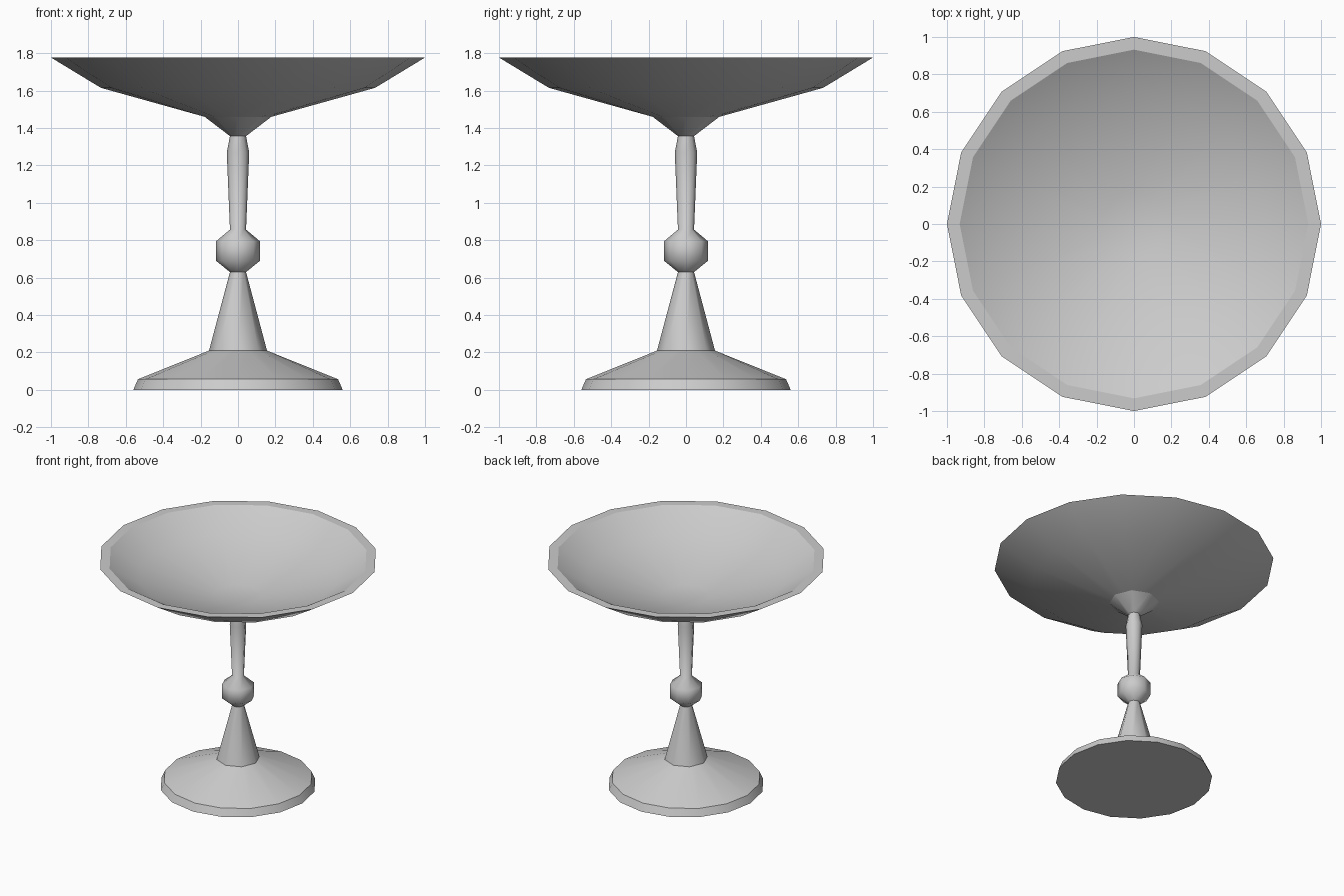
import bpy, bmesh
from math import pi, cos, sin, radians

if "Cube" in bpy.data.objects:
    bpy.data.objects.remove(bpy.data.objects["Cube"])


def lathe(name, profile, sides, angle, cap_start=False, cap_end=False, octagon_rings=()):
    """Revolve (radius, z) points; octagon_rings are 16-point rings lying on an octagon."""
    bm = bmesh.new()
    rings = []
    for k, (r, z) in enumerate(profile):
        ring = []
        for i in range(sides):
            a = 2 * pi * i / sides
            rr = r * cos(pi / 8) if k in octagon_rings and i % 2 else r
            ring.append(bm.verts.new((rr * cos(a), rr * sin(a), z)))
        rings.append(ring)
    for lo, hi in zip(rings, rings[1:]):
        for i in range(sides):
            j = (i + 1) % sides
            bm.faces.new((lo[i], lo[j], hi[j], hi[i]))
    if cap_start:
        bm.faces.new(rings[0][::-1])
    if cap_end:
        bm.faces.new(rings[-1])
    mesh = bpy.data.meshes.new(name)
    bm.to_mesh(mesh)
    bm.free()
    obj = bpy.data.objects.new(name, mesh)
    bpy.context.collection.objects.link(obj)
    bpy.ops.object.select_all(action='DESELECT')
    obj.select_set(True)
    bpy.context.view_layer.objects.active = obj
    bpy.ops.object.shade_smooth_by_angle(angle=radians(angle))
    return obj


# Round foot, meeting the octagonal stem at its top ring
lathe("foot", [(0.56, 0), (0.535, 0.057), (0.155, 0.21)], 16, 30,
      cap_start=True, octagon_rings=(2,))

# Octagonal stem: cone, knob, tapered shaft and flare under the bowl
lathe("stem", [(0.155, 0.21), (0.043, 0.63), (0.117, 0.69), (0.117, 0.795),
               (0.043, 0.857), (0.06, 1.27), (0.043, 1.357), (0.178, 1.46)], 8, 50)

# Shallow bowl: outer wall, flat rim, inner wall
lathe("bowl", [(0.178, 1.46), (0.733, 1.615), (1.0, 1.777),
               (0.932, 1.777), (0.715, 1.647), (0.17, 1.495)], 16, 30,
      cap_end=True, octagon_rings=(0,))
